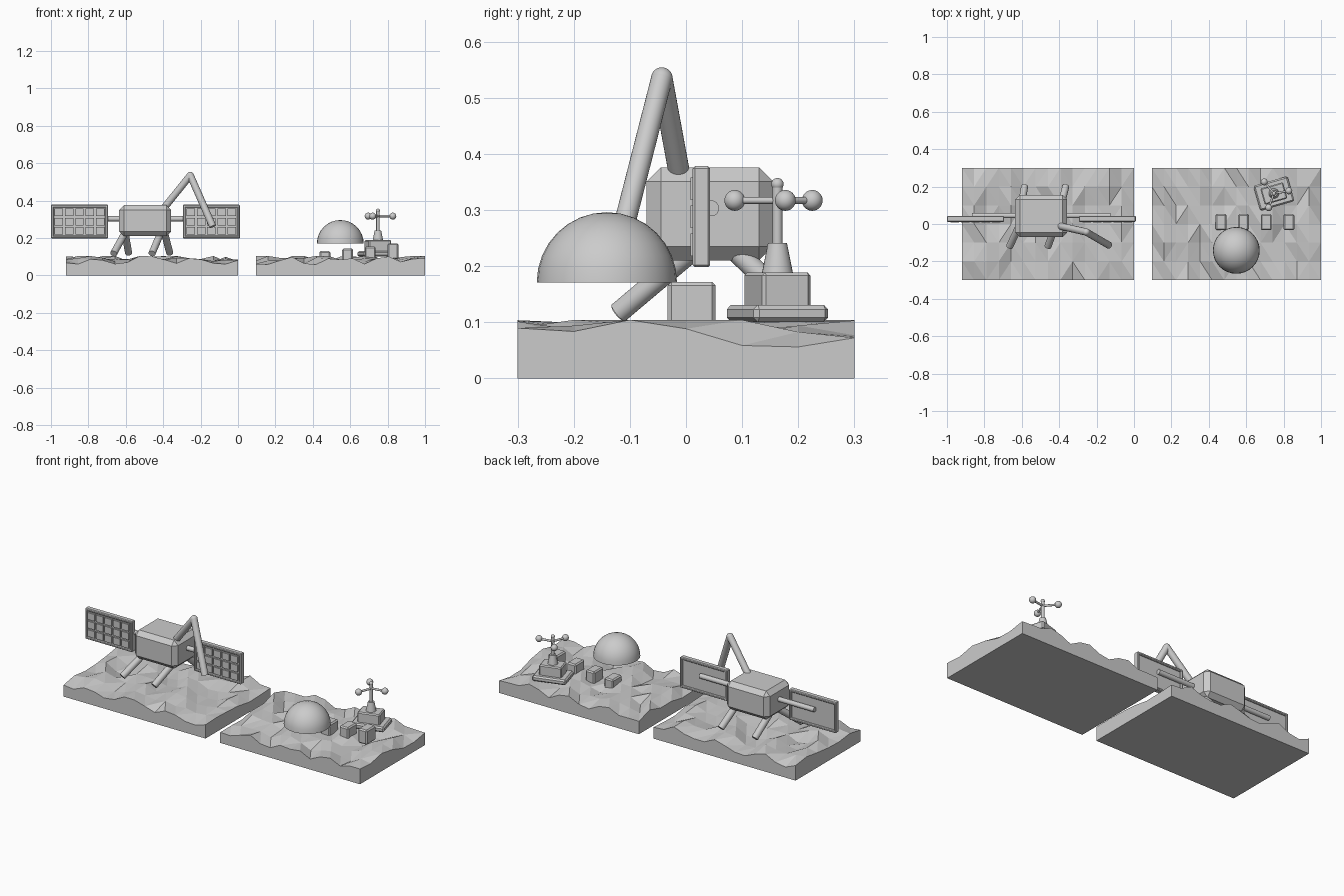
import bpy, bmesh, math, random
from mathutils import Vector, Matrix

cube = bpy.data.objects.get("Cube")
if cube:
    bpy.data.objects.remove(cube, do_unlink=True)
random.seed(4)

grey = bpy.data.materials.new("plain_grey")
grey.use_nodes = True
grey.diffuse_color = (0.6, 0.6, 0.6, 1)
grey.node_tree.nodes["Principled BSDF"].inputs["Base Color"].default_value = (0.6, 0.6, 0.6, 1)


def finish(name, bm, smooth=False):
    bmesh.ops.recalc_face_normals(bm, faces=bm.faces)
    mesh = bpy.data.meshes.new(name)
    bm.to_mesh(mesh)
    bm.free()
    obj = bpy.data.objects.new(name, mesh)
    bpy.context.collection.objects.link(obj)
    mesh.materials.append(grey)
    if smooth:
        bpy.ops.object.select_all(action='DESELECT')
        obj.select_set(True)
        bpy.context.view_layer.objects.active = obj
        bpy.ops.object.shade_smooth_by_angle(angle=math.radians(40))
    return obj


def box(name, low, high, bevel=0, turn=0):
    low, high = Vector(low), Vector(high)
    bm = bmesh.new()
    bmesh.ops.create_cube(bm, size=1)
    bmesh.ops.scale(bm, vec=high - low, verts=bm.verts)
    if bevel:
        bmesh.ops.bevel(bm, geom=bm.edges[:], offset=bevel, segments=1, affect='EDGES')
    bm.transform(Matrix.Translation((low + high) / 2) @ Matrix.Rotation(math.radians(turn), 4, 'Z'))
    return finish(name, bm)


def rod(name, start, end, r1, r2=None):
    start, end = Vector(start), Vector(end)
    axis = end - start
    bm = bmesh.new()
    bmesh.ops.create_cone(bm, cap_ends=True, segments=24, radius1=r1,
                          radius2=r1 if r2 is None else r2, depth=axis.length)
    bm.transform(Matrix.Translation((start + end) / 2) @ axis.to_track_quat('Z', 'Y').to_matrix().to_4x4())
    return finish(name, bm, True)


def ball(name, centre, radius, half=False):
    bm = bmesh.new()
    bmesh.ops.create_uvsphere(bm, u_segments=32, v_segments=16, radius=radius)
    if half:
        bmesh.ops.bisect_plane(bm, geom=bm.verts[:] + bm.edges[:] + bm.faces[:], dist=1e-5,
                               plane_co=(0, 0, 0), plane_no=(0, 0, 1), clear_inner=True)
        bmesh.ops.holes_fill(bm, edges=[e for e in bm.edges if e.is_boundary], sides=0)
    bmesh.ops.translate(bm, vec=centre, verts=bm.verts)
    return finish(name, bm, True)


# Rugged faceted ground slabs
def ground(name, x0, x1):
    bm = bmesh.new()
    bmesh.ops.create_grid(bm, x_segments=14, y_segments=6, size=0.5)
    for v in bm.verts:
        x, y = v.co.x + 0.5, v.co.y
        wave = 0.012 * math.sin(22 * x + 5 * y)
        z = 0.083 + wave + random.uniform(-0.016, 0.016)
        v.co = (x0 + x * (x1 - x0), y * 0.6, min(z, 0.104))
    rim = [e for e in bm.edges if e.is_boundary]
    bmesh.ops.triangulate(bm, faces=bm.faces[:])
    skirt = bmesh.ops.extrude_edge_only(bm, edges=rim)["geom"]
    for v in skirt:
        if isinstance(v, bmesh.types.BMVert):
            v.co.z = 0
    bmesh.ops.contextual_create(bm, geom=[e for e in bm.edges if e.is_boundary])
    finish(name, bm)


ground("lander_ground", -0.92, 0.0)
ground("station_ground", 0.095, 1.0)

# Lander body and splayed legs
box("lander_body", (-0.635, -0.07, 0.21), (-0.357, 0.155, 0.376), 0.025)
for name, foot, hip in (
        ("front_right_leg", (-0.665, -0.12, 0.117), (-0.6, 0.02, 0.235)),
        ("front_left_leg", (-0.46, -0.12, 0.117), (-0.41, 0.02, 0.235)),
        ("back_right_leg", (-0.585, 0.2, 0.12), (-0.605, 0.08, 0.235)),
        ("back_left_leg", (-0.365, 0.2, 0.12), (-0.395, 0.08, 0.235))):
    rod(name, foot, hip, 0.019)

# Jointed sampling arm
elbow = (-0.255, -0.043, 0.535)
rod("upper_arm", (-0.4, -0.01, 0.355), elbow, 0.019)
ball("arm_elbow", elbow, 0.0192)
rod("forearm", elbow, (-0.135, -0.113, 0.262), 0.019)

# Framed solar panels with a grid of cells and a rear boom
BODY_X, LOW, HIGH, RIM = -0.495, 0.198, 0.378, 0.015


def solar_panel(side, x0, x1):
    box(side + "_panel_back", (x0 + 0.01, 0.018, LOW + 0.01), (x1 - 0.01, 0.034, HIGH - 0.01))
    for i, z in enumerate((LOW, HIGH - RIM)):
        box(f"{side}_panel_rail_{i}", (x0, 0.012, z), (x1, 0.043, z + RIM), 0.004)
    for i, x in enumerate((x0, x1 - RIM)):
        box(f"{side}_panel_post_{i}", (x, 0.012, LOW), (x + RIM, 0.043, HIGH), 0.004)
    w = (x1 - x0 - 2 * RIM) / 5
    h = (HIGH - LOW - 2 * RIM) / 3
    for c in range(5):
        for r in range(3):
            x, z = x0 + RIM + c * w, LOW + RIM + r * h
            box(f"{side}_solar_cell_{c}_{r}", (x + 0.005, 0.008, z + 0.005),
                (x + w - 0.005, 0.02, z + h - 0.005))


solar_panel("right", -1.0, -0.695)
solar_panel("left", -0.295, 0.01)
for side, s in (("right", -1), ("left", 1)):
    rod(side + "_panel_boom", (BODY_X + s * 0.1, 0.045, 0.303), (BODY_X + s * 0.37, 0.045, 0.303), 0.014)

# Habitat dome
ball("dome", (0.547, -0.141, 0.171), 0.125, True)

# Row of equipment crates, rising to the left
for i, top in enumerate((0.13, 0.143, 0.155, 0.172)):
    x = 0.465 + i * 0.121
    box(f"crate_{i}", (x - 0.029, -0.033, top - 0.085), (x + 0.029, 0.053, top), 0.007)

# Weather station
mx, my = 0.748, 0.163
box("station_base", (mx - 0.095, my - 0.069, 0.1), (mx + 0.095, my + 0.069, 0.131), 0.008, 16)
box("station_box", (mx - 0.063, my - 0.045, 0.125), (mx + 0.063, my + 0.045, 0.189), 0.006, 16)
rod("mast_foot", (mx, my, 0.186), (mx, my, 0.241), 0.028, 0.017)
rod("mast", (mx, my, 0.235), (mx, my, 0.34), 0.009)
ball("mast_tip", (mx, my, 0.346), 0.011)
for i in range(3):
    a = math.radians(10 + 120 * i)
    tip = (mx + 0.081 * math.cos(a), my + 0.081 * math.sin(a), 0.317)
    rod(f"wind_arm_{i}", (mx, my, 0.317), tip, 0.006)
    ball(f"wind_cup_{i}", tip, 0.0185)
